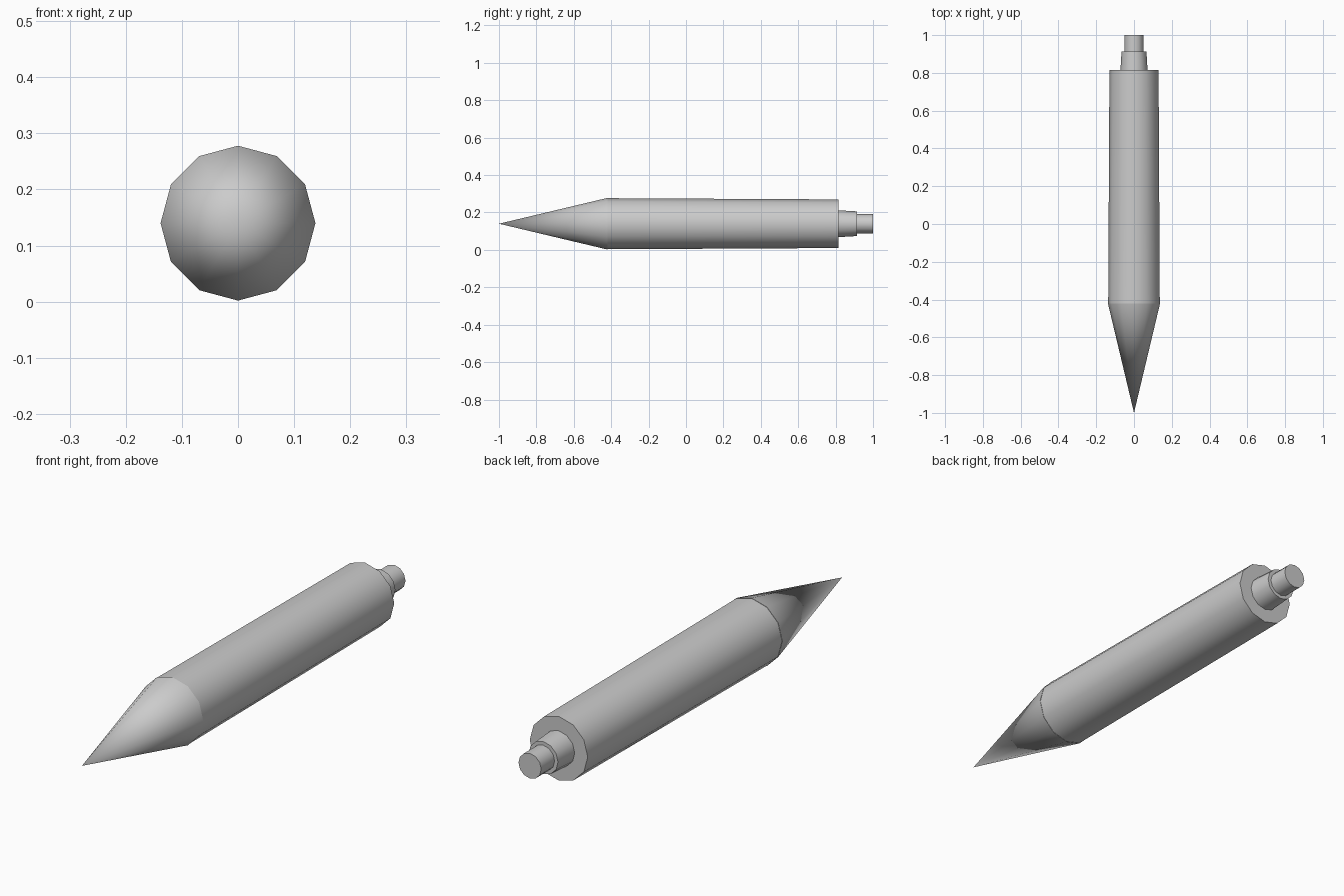
import bpy, math

if "Cube" in bpy.data.objects:
    bpy.data.objects.remove(bpy.data.objects["Cube"])

SIDES = 12
AXIS_Z = 0.14


def section(name, y0, y1, r0, r1, fill='NGON'):
    """Twelve-sided tapered section lying along y, from y0 (front) to y1 (back)."""
    bpy.ops.mesh.primitive_cone_add(
        vertices=SIDES, radius1=r0, radius2=r1, depth=y1 - y0, end_fill_type=fill,
        location=(0, (y0 + y1) / 2, AXIS_Z), rotation=(-math.pi / 2, 0, 0))
    ob = bpy.context.object
    ob.name = name
    bpy.ops.object.transform_apply(location=True, rotation=True, scale=True)
    bpy.ops.object.shade_smooth_by_angle(angle=math.radians(40))
    return ob


# Pointed tip
section("pointed_tip", -1.0, -0.42, 0.0, 0.138)
# Slightly tapered barrel
section("barrel", -0.42, 0.815, 0.1365, 0.13)
# Stepped collar and push button at the back
section("collar", 0.81, 0.914, 0.072, 0.066)
section("push_button", 0.90, 1.0, 0.051, 0.051)
